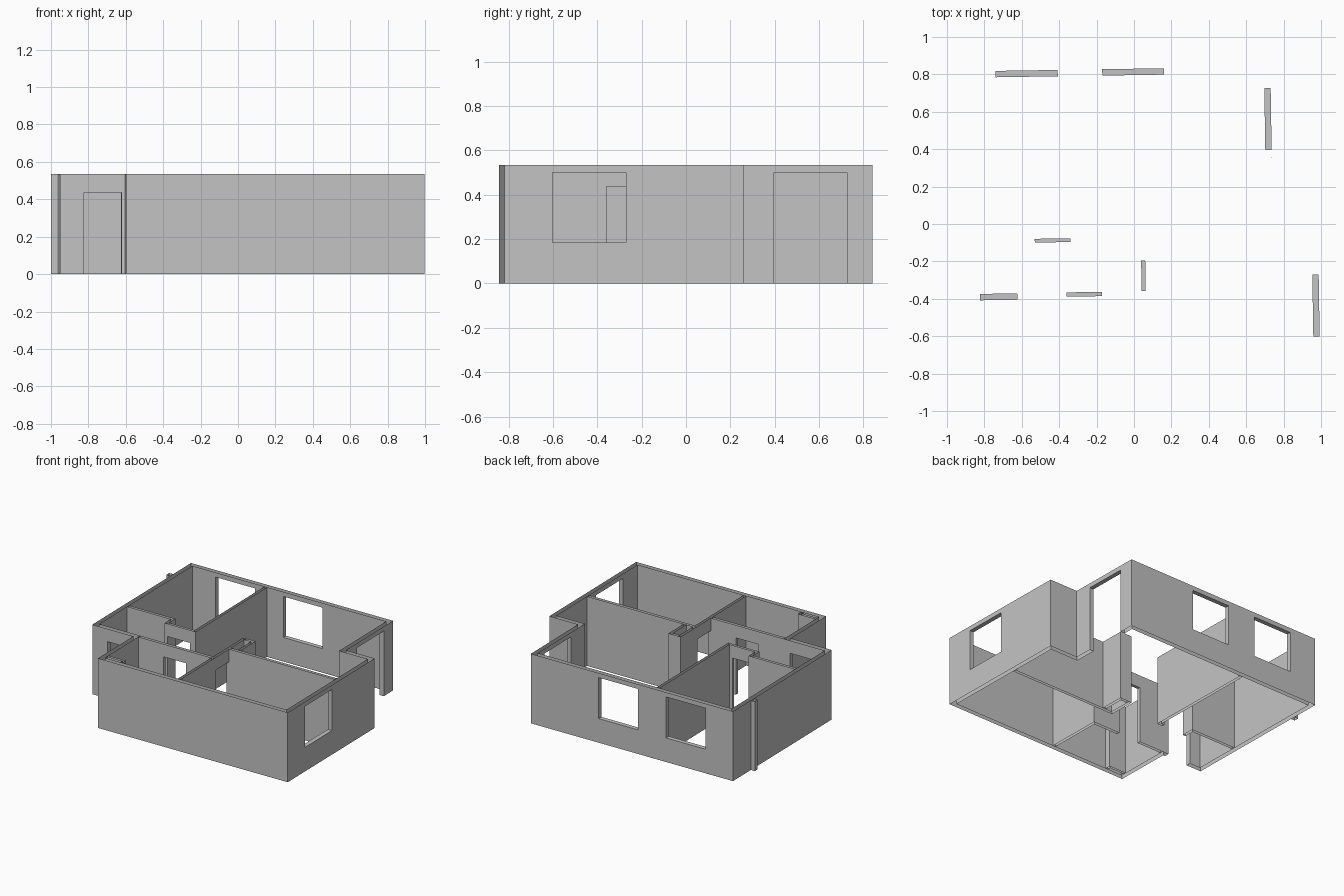
import bpy
import bmesh
import math

default = bpy.data.objects.get("Cube")
if default:
    bpy.data.objects.remove(default, do_unlink=True)

TOP = 0.535        # wall height
DOOR = 0.437       # interior door head
HEAD, SILL = 0.5, 0.185
EXT, INT = 0.034, 0.022
TILT = math.radians(0.9)   # the plan sits slightly turned

plaster = bpy.data.materials.new("plaster_grey")
plaster.use_nodes = True
grey = (0.55, 0.55, 0.55, 1)
plaster.diffuse_color = grey
plaster.node_tree.nodes["Principled BSDF"].inputs["Base Color"].default_value = grey


def inside(p, box):
    return all(box[i] < p[i] < box[i + 3] for i in range(3))


def shell(name, walls, openings=()):
    """Merge wall footprints, cut openings, leave top and bottom rims open."""
    walls = [(x0, y0, 0, x1, y1, TOP) for x0, x1, y0, y1 in walls]
    cuts = [sorted({round(b[i + k], 4) for b in walls + list(openings) for k in (0, 3)})
            for i in range(3)]
    size = [len(c) - 1 for c in cuts]

    def filled(c):
        if any(not 0 <= c[i] < size[i] for i in range(3)):
            return False
        mid = [(cuts[i][c[i]] + cuts[i][c[i] + 1]) / 2 for i in range(3)]
        return any(inside(mid, w) for w in walls) and not any(inside(mid, o) for o in openings)

    solid = {(i, j, k) for i in range(size[0]) for j in range(size[1])
             for k in range(size[2]) if filled((i, j, k))}
    bm = bmesh.new()
    for cell in solid:
        for axis in range(3):
            for side in (0, 1):
                near = list(cell)
                near[axis] += 2 * side - 1
                level = cell[axis] + side
                rim = axis == 2 and level in (0, size[2])
                if tuple(near) in solid or rim:
                    continue
                a, b = (axis + 1) % 3, (axis + 2) % 3
                loop = [(0, 0), (1, 0), (1, 1), (0, 1)]
                verts = []
                for da, db in (loop if side else loop[::-1]):
                    co = [0, 0, 0]
                    co[axis] = cuts[axis][level]
                    co[a] = cuts[a][cell[a] + da]
                    co[b] = cuts[b][cell[b] + db]
                    verts.append(bm.verts.new(co))
                bm.faces.new(verts)
    bmesh.ops.remove_doubles(bm, verts=bm.verts, dist=0.0005)
    bmesh.ops.dissolve_limit(bm, angle_limit=0.01, verts=bm.verts, edges=bm.edges)
    mesh = bpy.data.meshes.new(name)
    bm.to_mesh(mesh)
    bm.free()
    mesh.materials.append(plaster)
    obj = bpy.data.objects.new(name, mesh)
    obj.rotation_euler.z = TILT
    bpy.context.collection.objects.link(obj)
    return obj


# Outline of the building
left, right, porch, entry = -0.957, 0.983, -0.613, 0.742
front, back, step, recess = -0.834, 0.83, 0.245, -0.395

exterior = [
    (left, entry, back - EXT, back),           # back
    (entry - EXT, entry, step - EXT, back),    # entry side
    (entry - EXT, right, step - EXT, step),    # jog
    (right - EXT, right, front, step),         # right side
    (porch, right, front, front + EXT),        # front
    (porch, porch + EXT, front, recess + EXT), # porch side
    (left, porch + EXT, recess, recess + EXT), # recessed front
    (left, left + EXT, recess, back),          # left side
]
exterior_openings = [
    (-0.727, 0.75, SILL, -0.395, 0.9, HEAD),   # back windows
    (-0.157, 0.75, SILL, 0.173, 0.9, HEAD),
    (0.9, -0.617, SILL, 1.05, -0.285, HEAD),   # right window
    (0.65, 0.385, 0, 0.8, 0.715, HEAD),        # wide entry
    (-0.83, -0.45, 0, -0.63, -0.33, DOOR),     # front door
]
shell("exterior_walls", exterior, exterior_openings)

# Room dividers
inner_l, inner_r = left + EXT, right - EXT
inner_f, inner_b = front + EXT, back - EXT
hall, spine, bath = 0.035, -0.316, -0.555
interior = [
    (spine, spine + INT, -0.091, inner_b),         # long divider
    (bath, spine + INT, -0.091, -0.071),           # bath door wall
    (bath, bath + INT, -0.091, 0.008),             # bath return
    (inner_l, bath + INT, -0.014, 0.008),          # bath back wall
    (porch + EXT, hall + INT, -0.383, -0.36),      # front room wall
    (hall, hall + INT, inner_f, 0.015),            # hall wall
    (hall, inner_r, -0.195, -0.195 + INT),         # right room wall
]
interior_openings = [
    (-0.532, -0.12, 0, -0.342, -0.04, DOOR),
    (-0.366, -0.42, 0, -0.176, -0.33, DOOR),
    (0.0, -0.36, 0, 0.1, -0.195, DOOR),
]
shell("interior_walls", interior, interior_openings)

# Small service shafts
shell("hall_shaft", [
    (hall + INT, 0.137, -0.007, 0.015),
    (0.137 - INT, 0.137, -0.173, 0.015),
])
shell("corner_shaft", [
    (porch + EXT, -0.43, -0.775, -0.757),
    (-0.448, -0.43, inner_f, -0.757),
])

# Pipe post on the left side
shell("side_post", [(-0.99, left, 0.573, 0.608)])
